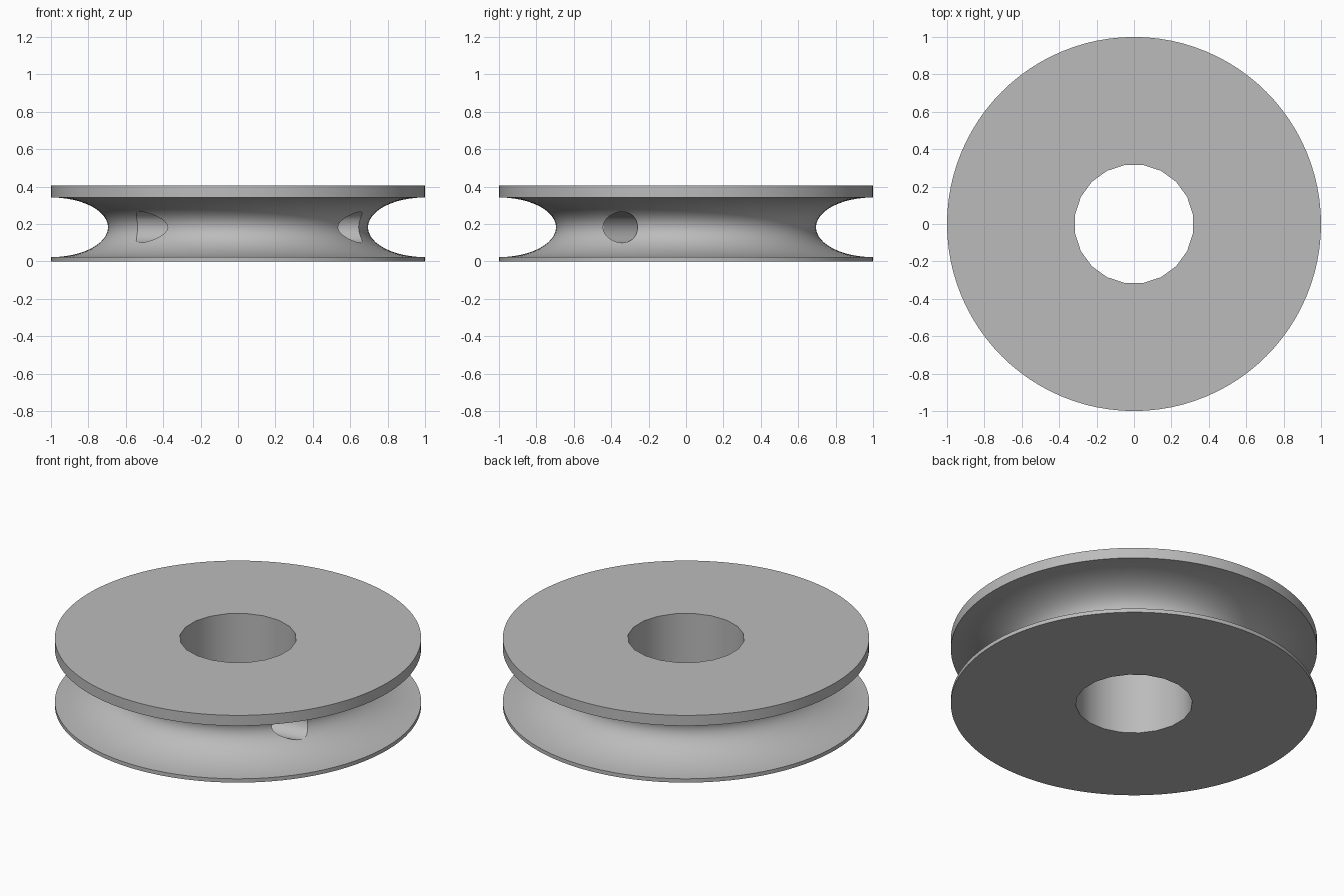
import bpy, bmesh, math
from mathutils import Vector

if "Cube" in bpy.data.objects:
    bpy.data.objects.remove(bpy.data.objects["Cube"])

HEIGHT = 0.405
GROOVE_LOW, GROOVE_HIGH = 0.023, 0.342
GROOVE_DEPTH = 0.305
SEGMENTS = 96

grey = bpy.data.materials.new("plain grey")
grey.diffuse_color = (0.5, 0.5, 0.5, 1)
grey.use_nodes = True
grey.node_tree.nodes["Principled BSDF"].inputs["Base Color"].default_value = grey.diffuse_color


def lathe(name, profile, segments):
    """Revolve (radius, z) points around z and cap both ends."""
    bm = bmesh.new()
    rings = []
    for r, z in profile:
        rings.append([bm.verts.new((r * math.cos(2 * math.pi * i / segments),
                                    r * math.sin(2 * math.pi * i / segments), z))
                      for i in range(segments)])
    for low, high in zip(rings, rings[1:]):
        for i in range(segments):
            j = (i + 1) % segments
            bm.faces.new((low[i], low[j], high[j], high[i]))
    bm.faces.new(rings[0][::-1])
    bm.faces.new(rings[-1])
    mesh = bpy.data.meshes.new(name)
    bm.to_mesh(mesh)
    bm.free()
    obj = bpy.data.objects.new(name, mesh)
    bpy.context.collection.objects.link(obj)
    mesh.materials.append(grey)
    return obj


def cut(target, cutter):
    """Subtract a cutter, then discard it."""
    cutter.hide_render = True
    mod = target.modifiers.new("cut", "BOOLEAN")
    mod.operation = "DIFFERENCE"
    mod.solver = "EXACT"
    mod.object = cutter
    bpy.context.view_layer.objects.active = target
    bpy.ops.object.modifier_apply(modifier=mod.name)
    bpy.data.objects.remove(cutter)


# Grooved wheel: two flat rims with a half-elliptic rope groove between them
mid = (GROOVE_LOW + GROOVE_HIGH) / 2
half = (GROOVE_HIGH - GROOVE_LOW) / 2
STEPS = 24
groove = []
for k in range(STEPS + 1):
    a = math.pi * k / STEPS
    groove.append((1 - GROOVE_DEPTH * math.sin(a), mid - half * math.cos(a)))
wheel = lathe("pulley_wheel", [(1, 0)] + groove + [(1, HEIGHT)], SEGMENTS)

# Central bore with twenty sides, flats facing the axes
bore = lathe("bore_cutter", [(0.319, -0.2), (0.319, 0.6)], 20)
bore.rotation_euler.z = math.pi / 20
cut(wheel, bore)

# Slanted rope hole crossing the hub beside the bore
start, end = Vector((-0.4625, -0.514, mid)), Vector((0.597, -0.35, mid))
rope = lathe("rope_hole_cutter", [(0.083, -0.72), (0.083, 0.72)], 32)
rope.rotation_euler = (end - start).to_track_quat("Z", "Y").to_euler()
rope.location = (start + end) / 2
cut(wheel, rope)

# Smooth curved surfaces, keep rims and hole edges sharp
bpy.ops.object.select_all(action="DESELECT")
wheel.select_set(True)
bpy.context.view_layer.objects.active = wheel
bpy.ops.object.shade_smooth_by_angle(angle=math.radians(30))
